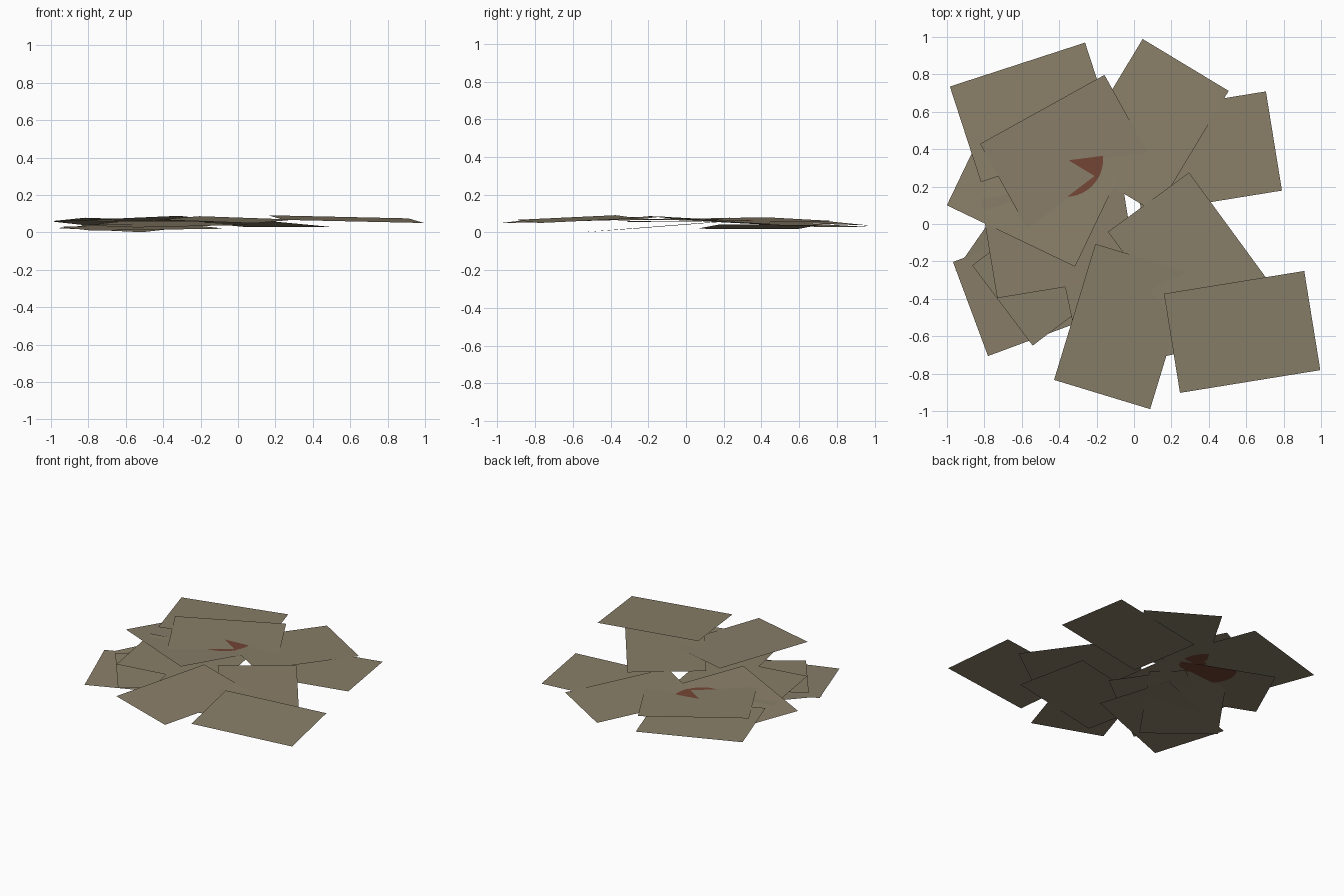
import bpy, bmesh, math
from mathutils import Vector

cube = bpy.data.objects.get("Cube")
if cube:
    bpy.data.objects.remove(cube)

LONG, SHORT = 0.76, 0.537


def material(name, color):
    m = bpy.data.materials.new(name)
    m.use_nodes = True
    m.diffuse_color = (*color, 1)
    m.node_tree.nodes["Principled BSDF"].inputs["Base Color"].default_value = (*color, 1)
    return m


paper = material("aged_paper", (0.25, 0.21, 0.14))
stain_red = material("dark_red_stain", (0.17, 0.06, 0.035))


def add_object(name, bm, mat):
    mesh = bpy.data.meshes.new(name)
    bm.to_mesh(mesh)
    bm.free()
    mesh.materials.append(mat)
    obj = bpy.data.objects.new(name, mesh)
    bpy.context.collection.objects.link(obj)
    return obj


def axes(angle):
    a = math.radians(angle)
    return Vector((math.cos(a), math.sin(a), 0)), Vector((-math.sin(a), math.cos(a), 0))


def tilt(bm, cx, cy, z, gx, gy):
    """Lift a flat shape onto the sloping plane of a sheet."""
    for v in bm.verts:
        v.co.z = z + gx * (v.co.x - cx) + gy * (v.co.y - cy)


def sheet(name, cx, cy, angle, z, gx, gy):
    u, w = axes(angle)
    bm = bmesh.new()
    corners = [Vector((cx, cy, 0)) + u * sx * LONG / 2 + w * sy * SHORT / 2
               for sx, sy in ((-1, -1), (1, -1), (1, 1), (-1, 1))]
    bm.faces.new([bm.verts.new(c) for c in corners])
    tilt(bm, cx, cy, z, gx, gy)
    add_object(name, bm, paper)


def stain(name, side, cx, cy, angle, z, gx, gy):
    """Round stain, trimmed to the sheet's outline, on its upper or lower side."""
    u, w = axes(angle)
    c = Vector((cx, cy, 0))
    bm = bmesh.new()
    bmesh.ops.create_circle(bm, cap_ends=True, segments=40, radius=0.2)
    bmesh.ops.translate(bm, verts=bm.verts, vec=(-0.365, 0.345, 0))
    for n, half in ((u, LONG / 2), (-u, LONG / 2), (w, SHORT / 2), (-w, SHORT / 2)):
        bmesh.ops.bisect_plane(bm, geom=bm.verts[:] + bm.edges[:] + bm.faces[:],
                               plane_co=c + n * half, plane_no=n, clear_outer=True)
    tilt(bm, cx, cy, z + side * 0.0006, gx, gy)
    if side < 0:
        bmesh.ops.reverse_faces(bm, faces=bm.faces)
    add_object(name, bm, stain_red)


# Scattered sheets: centre x, centre y, turn, height, slope in x, slope in y
sheets = {
    "front_right_sheet": (0.578, -0.577, 9.2, 0.071, -0.029, 0.042),
    "front_middle_sheet": (-0.06, -0.548, 73.1, 0.068, -0.025, 0.034),
    "right_diagonal_sheet": (0.302, -0.19, -53.8, 0.069, -0.01, 0.0),
    "lower_front_sheet": (0.046, -0.458, 12, 0.054, 0.0, 0.0),
    "right_sheet": (0.373, 0.383, 9.2, 0.03, 0.03, 0.0),
    "back_sheet": (0.08, 0.525, 58.9, 0.047, -0.025, -0.042),
    "back_left_sheet": (-0.54, 0.597, 18, 0.058, -0.02, -0.04),
    "upper_left_sheet": (-0.36, 0.378, 29, 0.0664, -0.0305, 0.0),
    "middle_left_sheet": (-0.40, -0.07, 9.3, 0.06, -0.005, 0.009),
    "left_sheet": (-0.542, 0.178, -25.6, 0.061, 0.015, -0.06),
    "left_diagonal_sheet": (-0.40, -0.207, 37, 0.04, 0.0, 0.03),
    "lowest_sheet": (-0.517, -0.09, 55.2, 0.036, 0.004, 0.075),
    "front_left_sheet": (-0.518, -0.322, 20.4, 0.025, 0.0, 0.04),
}
for name, spec in sheets.items():
    sheet(name, *spec)

# Stain soaked through two of the sheets
for name in ("back_sheet", "left_sheet"):
    for label, side in (("upper", 1), ("lower", -1)):
        stain(f"{name}_{label}_stain", side, *sheets[name])
